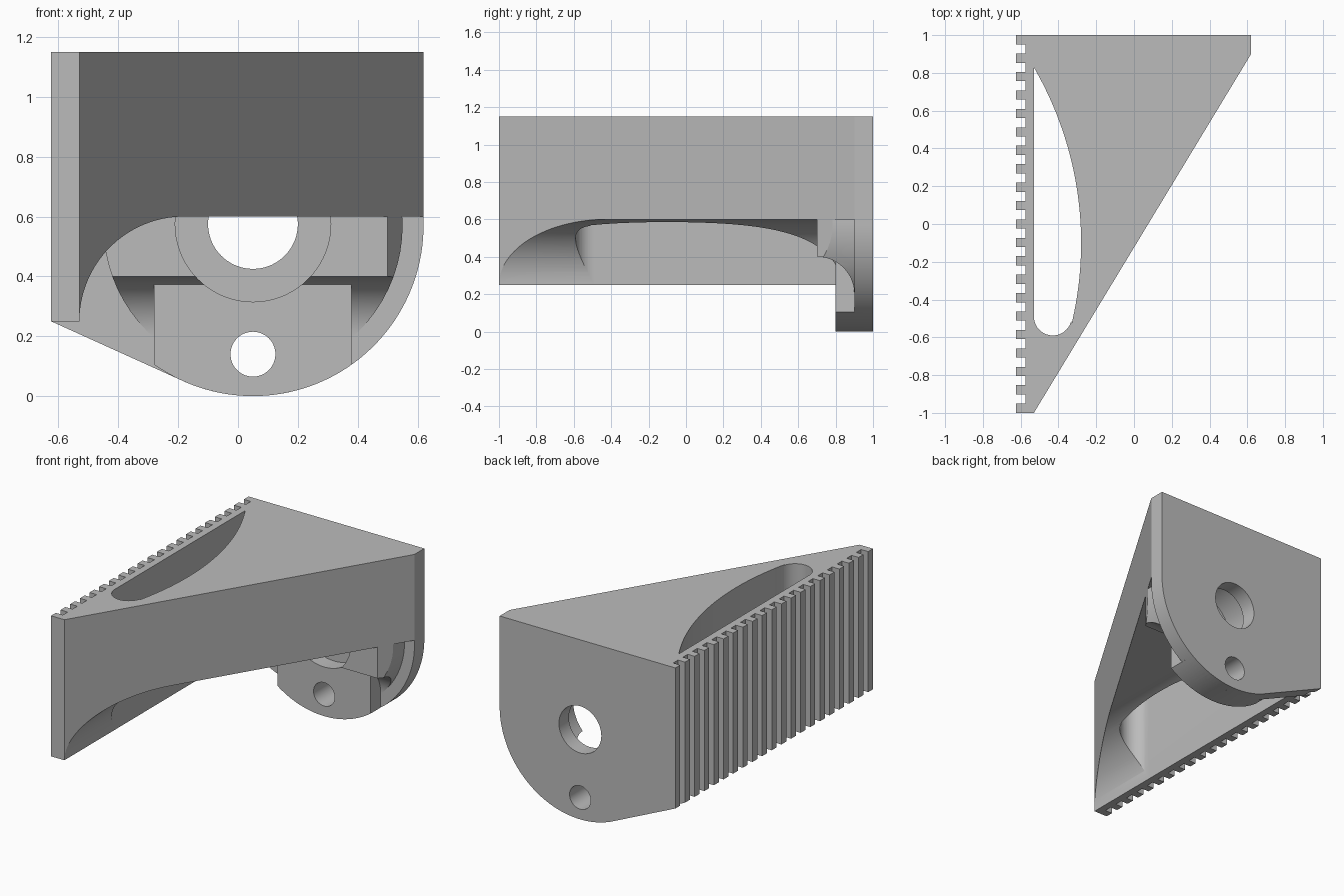
import bpy, bmesh
from math import sin, cos, radians
from mathutils import Vector

cube = bpy.data.objects.get("Cube")
if cube:
    bpy.data.objects.remove(cube, do_unlink=True)

grey = bpy.data.materials.new("plain grey")
grey.use_nodes = True
grey.diffuse_color = (0.5, 0.5, 0.5, 1)
grey.node_tree.nodes["Principled BSDF"].inputs["Base Color"].default_value = (0.5, 0.5, 0.5, 1)

# Where profile coordinates (u, v) and depth d go for each extrusion axis
PLACE = {
    "X": lambda u, v, d: (d, u, v),
    "Y": lambda u, v, d: (u, d, v),
    "Z": lambda u, v, d: (u, v, d),
}


def prism(name, axis, profile, start, end):
    """Extrude a closed 2D profile along an axis."""
    bm = bmesh.new()
    place = PLACE[axis]
    face = bm.faces.new([bm.verts.new(place(u, v, start)) for u, v in profile])
    ext = bmesh.ops.extrude_face_region(bm, geom=[face])
    moved = [g for g in ext["geom"] if isinstance(g, bmesh.types.BMVert)]
    bmesh.ops.translate(bm, verts=moved, vec=Vector(place(0, 0, end - start)))
    bmesh.ops.recalc_face_normals(bm, faces=bm.faces[:])
    mesh = bpy.data.meshes.new(name)
    bm.to_mesh(mesh)
    bm.free()
    mesh.materials.append(grey)
    obj = bpy.data.objects.new(name, mesh)
    bpy.context.collection.objects.link(obj)
    return obj


def arc(cu, cv, r, a, b, steps=32):
    angles = [radians(a + (b - a) * i / steps) for i in range(steps + 1)]
    return [(cu + r * cos(t), cv + r * sin(t)) for t in angles]


def disc(cu, cv, r):
    return arc(cu, cv, r, 0, 360, 72)[:-1]


def combine(target, tool, operation):
    """Apply a boolean and discard the tool."""
    mod = target.modifiers.new(operation, "BOOLEAN")
    mod.operation = operation
    mod.solver = "EXACT"
    mod.object = tool
    bpy.context.view_layer.objects.active = target
    bpy.ops.object.modifier_apply(modifier=mod.name)
    bpy.data.objects.remove(tool, do_unlink=True)


LEFT, RIGHT, TOP, BASE = -0.625, 0.62, 1.15, 0.25
CX, CZ = 0.05, 0.57
outline = [(LEFT, 1), (RIGHT, 1), (RIGHT, 0.9), (-0.53, -1), (LEFT, -1)]

# Wedge body with its arched underside
body = prism("wedge_bracket", "Z", outline, BASE, TOP)
arch = [(-0.53, 0.1)] + arc(-0.18, BASE, 0.35, 180, 90) + [(0.8, 0.6), (0.8, 0.1)]
combine(body, prism("arch_cutter", "Y", arch, -1.1, 1.1), "DIFFERENCE")

# Back plate with rounded bottom and straight tangent edge
plate = [(RIGHT, TOP)] + arc(CX, CZ, 0.57, 0, -116, 48) + [(LEFT, BASE), (LEFT, TOP)]
combine(body, prism("back_plate", "Y", plate, 0.9, 1), "UNION")

# Round boss, trimmed to the slanted side and coved below
boss = prism("boss", "Y", disc(CX, CZ, 0.5), 0.7, 0.95)
combine(boss, prism("slant_trim", "Z", outline, -0.1, 1.1), "INTERSECT")
cove = [(0.6, -0.1), (0.6, 0.4)] + arc(0.7, 0.2, 0.2, 90, 0) + [(0.9, -0.1)]
combine(boss, prism("cove_cutter", "X", cove, -1, 1), "DIFFERENCE")
combine(body, boss, "UNION")

# Central block below the boss
block = [(-0.28, 0.373)] + arc(CX, CZ, 0.57, -125.4, -54.6) + [(0.38, 0.373)]
combine(body, prism("lower_block", "Y", block, 0.8, 0.95), "UNION")

# Bow-shaped slot through the top
slot = ([(-0.53, 0.83)] + arc(-2.13, -0.1, 1.85, 29, -13.3, 48)
        + arc(-0.43, -0.49, 0.1, -14, -180, 24))
combine(body, prism("slot_cutter", "Z", slot, 0.1, 1.3), "DIFFERENCE")

# Counterbore, main bore and small lower hole
for name, z, r, start, end in (("counterbore", 0.575, 0.26, 0.65, 0.9),
                               ("bore", 0.575, 0.15, 0.65, 1.1),
                               ("lower_hole", 0.14, 0.075, 0.7, 1.1)):
    combine(body, prism(name, "Y", disc(CX, z, r), start, end), "DIFFERENCE")

# Grooves between the ribs of the flat side
unit = 2 / 41
for i in range(20):
    y = -1 + unit * (2 * i + 1)
    groove = [(-0.7, y), (-0.575, y), (-0.575, y + unit), (-0.7, y + unit)]
    combine(body, prism("groove", "Z", groove, -0.1, 1.3), "DIFFERENCE")

# Smooth curved walls, sharp corners
bpy.ops.object.select_all(action="DESELECT")
body.select_set(True)
bpy.context.view_layer.objects.active = body
bpy.ops.object.shade_smooth_by_angle(angle=radians(25))
